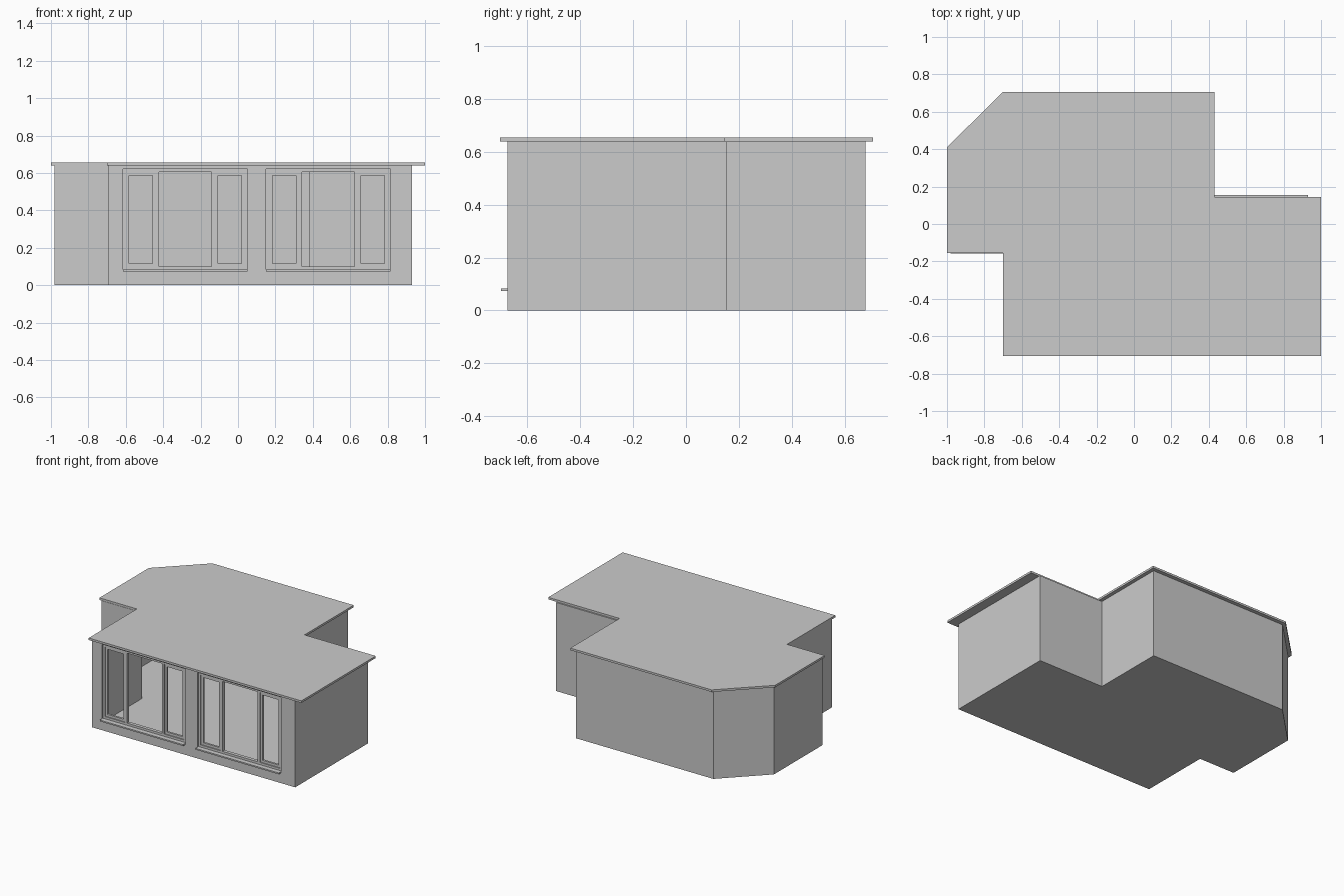
import bpy, bmesh

if "Cube" in bpy.data.objects:
    bpy.data.objects.remove(bpy.data.objects["Cube"])

# Plans, counter-clockwise seen from above
WALL_PLAN = [(-0.695, -0.675), (0.93, -0.675), (0.93, 0.155), (0.403, 0.155), (0.403, 0.68),
             (-0.695, 0.68), (-0.98, 0.395), (-0.98, -0.157), (-0.695, -0.157)]
ROOF_PLAN = [(-0.7, -0.705), (1, -0.705), (1, 0.145), (0.43, 0.145), (0.43, 0.707),
             (-0.7, 0.707), (-1, 0.41), (-1, -0.155), (-0.7, -0.155)]
FLOOR_T, WALL_TOP, ROOF_TOP, WALL_T = 0.008, 0.64, 0.655, 0.023
SILL_TOP, HEAD, HALF_W = 0.083, 0.62, 0.333


def finish(name, bm):
    mesh = bpy.data.meshes.new(name)
    bmesh.ops.recalc_face_normals(bm, faces=bm.faces)
    bm.to_mesh(mesh)
    bm.free()
    obj = bpy.data.objects.new(name, mesh)
    bpy.context.collection.objects.link(obj)
    return obj


def prism(name, plan, z0, z1, caps=True):
    bm = bmesh.new()
    low = [bm.verts.new((x, y, z0)) for x, y in plan]
    high = [bm.verts.new((x, y, z1)) for x, y in plan]
    n = len(plan)
    for i in range(n):
        j = (i + 1) % n
        bm.faces.new((low[i], low[j], high[j], high[i]))
    if caps:
        bm.faces.new(low[::-1])
        bm.faces.new(high)
    return finish(name, bm)


def box(name, x0, x1, y0, y1, z0, z1):
    return prism(name, [(x0, y0), (x1, y0), (x1, y1), (x0, y1)], z0, z1)


def frame(name, x0, x1, z0, z1, w, y0, y1):
    """Rectangular picture frame with border w, from depth y0 to y1."""
    bm = bmesh.new()
    rings = []
    for y, d in ((y0, 0), (y0, w), (y1, w), (y1, 0)):
        corners = ((x0 + d, z0 + d), (x1 - d, z0 + d), (x1 - d, z1 - d), (x0 + d, z1 - d))
        rings.append([bm.verts.new((x, y, z)) for x, z in corners])
    for r in range(4):
        a, b = rings[r], rings[(r + 1) % 4]
        for i in range(4):
            j = (i + 1) % 4
            bm.faces.new((a[i], a[j], b[j], b[i]))
    return finish(name, bm)


def apply(obj, mod):
    bpy.context.view_layer.objects.active = obj
    bpy.ops.object.modifier_apply(modifier=mod.name)


# Floor and roof slabs
prism("floor", WALL_PLAN, 0, FLOOR_T)
prism("roof", ROOF_PLAN, WALL_TOP, ROOF_TOP)

# Hollow walls, thickened inward
walls = prism("walls", WALL_PLAN, FLOOR_T, WALL_TOP, caps=False)
solid = walls.modifiers.new("thickness", 'SOLIDIFY')
solid.thickness = WALL_T
solid.offset = -1
solid.use_even_offset = True
apply(walls, solid)

# Two three-part windows in the front wall
for side, cx in (("left", -0.282), ("right", 0.4835)):
    x0, x1 = cx - HALF_W, cx + HALF_W

    # Opening
    cutter = box("window_cutter", x0, x1, -0.75, -0.6, SILL_TOP, HEAD)
    cutter.hide_render = True
    cut = walls.modifiers.new("opening", 'BOOLEAN')
    cut.operation, cut.solver, cut.object = 'DIFFERENCE', 'EXACT', cutter
    apply(walls, cut)
    bpy.data.objects.remove(cutter)

    # Outer frame and projecting sill
    frame(f"{side}_window_frame", x0, x1, SILL_TOP, HEAD, 0.016, -0.665, -0.64)
    box(f"{side}_window_sill", x0, x1, -0.70, -0.67, 0.073, SILL_TOP)

    # Mullion and casement on each side of the middle pane
    for s, part in ((-1, "a"), (1, "b")):
        m = sorted((cx + s * 0.14, cx + s * 0.157))
        box(f"{side}_mullion_{part}", *m, -0.665, -0.64, SILL_TOP + 0.016, HEAD - 0.016)
        c = sorted((cx + s * 0.157, cx + s * (HALF_W - 0.016)))
        frame(f"{side}_casement_{part}", *c, SILL_TOP + 0.016, HEAD - 0.016, 0.017, -0.658, -0.643)
